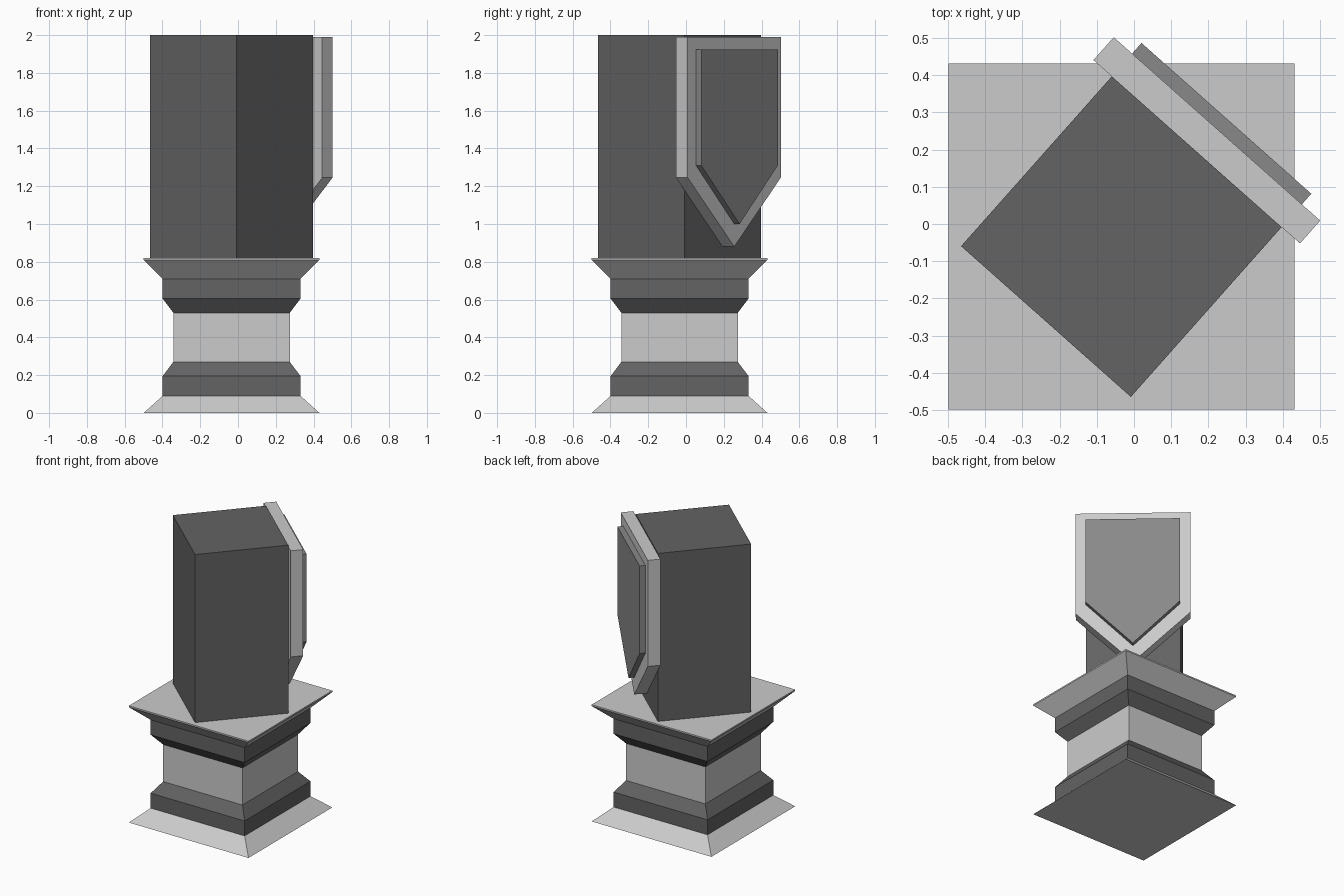
import bpy
import math
from mathutils import Matrix

if "Cube" in bpy.data.objects:
    bpy.data.objects.remove(bpy.data.objects["Cube"])


def material(name, v):
    m = bpy.data.materials.new(name)
    m.diffuse_color = (v, v, v, 1)
    m.use_nodes = True
    m.node_tree.nodes["Principled BSDF"].inputs["Base Color"].default_value = m.diffuse_color
    return m


LIGHT = material("light_stone", 0.60)
MID = material("medium_stone", 0.25)
DARK = material("dark_stone", 0.125)
CENTRE = (-0.034, -0.034, 0)
TURN = math.radians(-41.6)


def make(name, verts, faces, mats, turn=0.0):
    mesh = bpy.data.meshes.new(name)
    mesh.from_pydata(verts, [], faces)
    for m in mats:
        mesh.materials.append(m)
    mesh.transform(Matrix.Translation(CENTRE) @ Matrix.Rotation(turn, 4, 'Z'))
    mesh.update()
    ob = bpy.data.objects.new(name, mesh)
    bpy.context.collection.objects.link(ob)
    return ob


def square_stack(name, profile, mats, turn=0.0):
    """Square rings of (half width, z) joined by bands and capped."""
    verts = [(sx * h, sy * h, z) for h, z in profile
             for sx, sy in ((-1, -1), (1, -1), (1, 1), (-1, 1))]
    faces = [(3, 2, 1, 0)]
    for r in range(len(profile) - 1):
        for i in range(4):
            j = (i + 1) % 4
            a, b = r * 4, r * 4 + 4
            faces.append((a + i, a + j, b + j, b + i))
    n = len(verts) - 4
    faces.append((n, n + 1, n + 2, n + 3))
    return make(name, verts, faces, mats, turn)


def shield(name, half, top, shoulder, point, back, front, mat):
    """Upright plate with a pointed lower end."""
    outline = [(-half, top), (-half, shoulder), (0, point),
               (half, shoulder), (half, top)]
    verts = [(u, d, z) for d in (back, front) for u, z in outline]
    faces = [(0, 1, 2, 3, 4), (9, 8, 7, 6, 5)]
    for i in range(5):
        j = (i + 1) % 5
        faces.append((j, i, i + 5, j + 5))
    return make(name, verts, faces, [mat], TURN)


# Moulded pedestal: light edges and shaft, dark mouldings
pedestal = square_stack("pedestal", [
    (0.465, 0), (0.365, 0.09), (0.365, 0.195), (0.308, 0.27), (0.308, 0.53),
    (0.365, 0.605), (0.365, 0.71), (0.465, 0.81), (0.465, 0.82)],
    [LIGHT, DARK])
for p in pedestal.data.polygons:
    z = p.center.z
    p.material_index = int(0.09 < z < 0.26 or 0.54 < z < 0.71)

# Turned block on the pedestal
square_stack("upper_block", [(0.305, 0.82), (0.305, 2.0)], [DARK], TURN)

# Pointed plate and its raised panel on the back right face
shield("shield_plate", 0.371, 1.99, 1.245, 0.88, 0.305, 0.387, LIGHT)
shield("shield_panel", 0.305, 1.925, 1.31, 1.0, 0.387, 0.425, MID)
